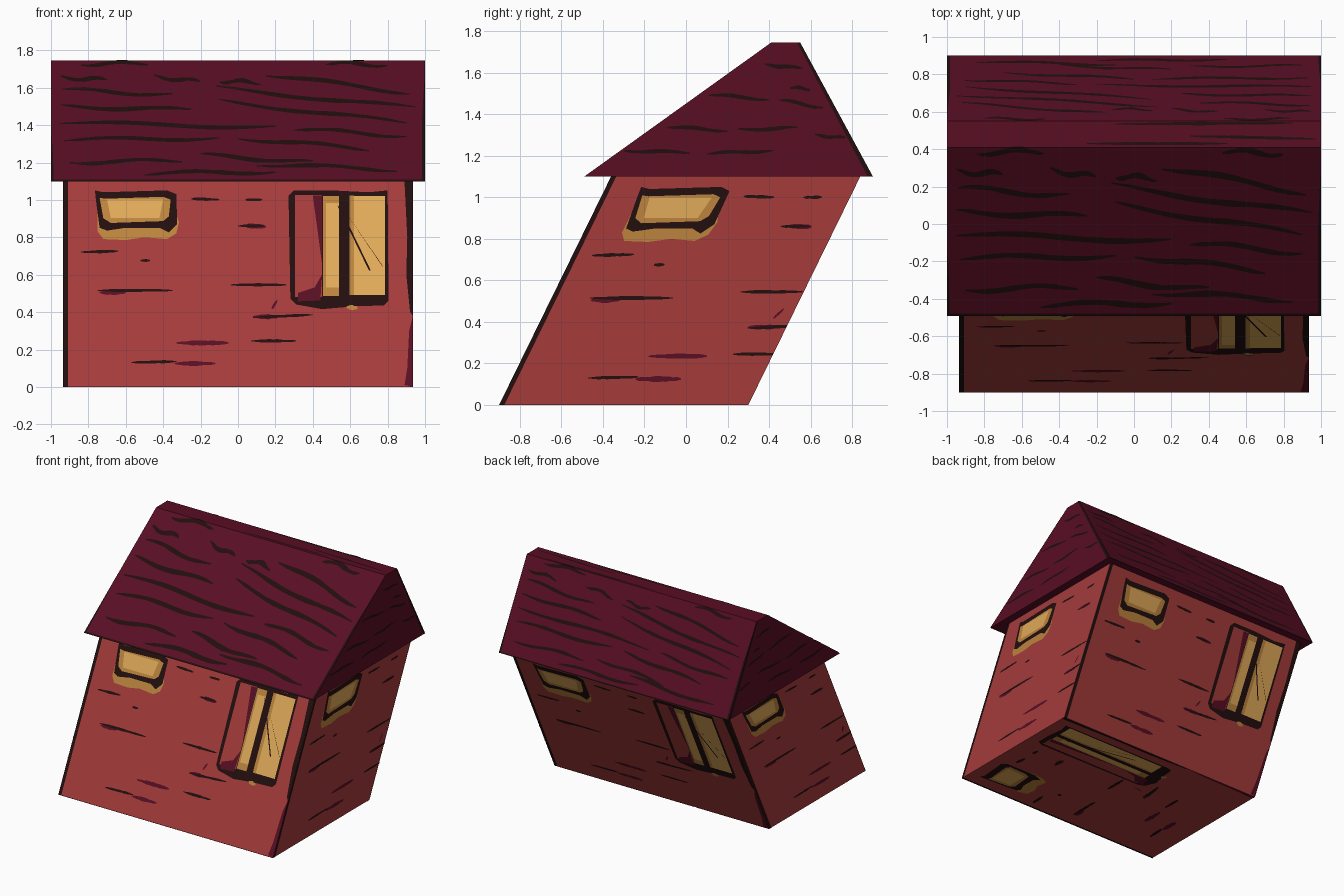
import bpy, bmesh, math, random
from mathutils import Vector

if "Cube" in bpy.data.objects:
    bpy.data.objects.remove(bpy.data.objects["Cube"])

random.seed(4)


def lin(c):
    c /= 255
    return c / 12.92 if c <= 0.04045 else ((c + 0.055) / 1.055) ** 2.4


COLOURS = {"brick_red": (165, 59, 59), "maroon": (88, 14, 36), "ink": (34, 14, 14),
           "lamp_yellow": (224, 170, 88), "tan": (188, 132, 62)}
MATS = {}
for name, rgb in COLOURS.items():
    MATS[name] = bpy.data.materials.new(name)
    MATS[name].diffuse_color = (*[lin(c) for c in rgb], 1)
ORDER = list(MATS)


def finish(bm, name, mats):
    me = bpy.data.meshes.new(name)
    bm.to_mesh(me)
    bm.free()
    for m in mats:
        me.materials.append(MATS[m])
    ob = bpy.data.objects.new(name, me)
    bpy.context.collection.objects.link(ob)


def prism(name, profile, half, mat):
    """Extrude a y-z profile across x."""
    bm = bmesh.new()
    f = bm.faces.new([bm.verts.new((-half, y, z)) for y, z in profile])
    ext = bmesh.ops.extrude_face_region(bm, geom=[f])["geom"]
    for v in ext:
        if isinstance(v, bmesh.types.BMVert):
            v.co.x = half
    bmesh.ops.recalc_face_normals(bm, faces=bm.faces)
    finish(bm, name, [mat])


class Paint:
    """Thin painted patches on a plane: point = O + a*U + b*V."""

    def __init__(self, O, U, V, amax=9, flip=False):
        self.O, self.U, self.V = Vector(O), Vector(U), Vector(V)
        self.n = self.U.cross(self.V).normalized() * (-1 if flip else 1)
        self.amax, self.bm = amax, bmesh.new()

    def poly(self, pts, mat, layer=1):
        pts = [(min(a, self.amax), b) for a, b in pts]
        if max(p[0] for p in pts) - min(p[0] for p in pts) < 1e-4:
            return
        f = self.bm.faces.new([self.bm.verts.new(
            self.O + self.U * a + self.V * b + self.n * 0.0015 * layer) for a, b in pts])
        f.normal_update()
        if f.normal.dot(self.n) < 0:
            f.normal_flip()
        f.material_index = ORDER.index(mat)

    def rect(self, a0, a1, b0, b1, mat, layer=1):
        self.poly([(a0, b0), (a1, b0), (a1, b1), (a0, b1)], mat, layer)

    def stroke(self, a0, b0, a1, b1, w, mat="ink", layer=1, wave=0.0):
        """Tapered wavy brush stroke."""
        n, ph = 10, random.uniform(0, 6)
        rows = []
        for i in range(n + 1):
            t = i / n
            b = b0 + (b1 - b0) * t + wave * math.sin(ph + 7 * t)
            h = w / 2 * (0.25 + 0.75 * math.sin(math.pi * t) ** 0.5) * random.uniform(0.8, 1.2)
            rows.append((a0 + (a1 - a0) * t, b, h))
        for (p, q, h), (r, s, k) in zip(rows, rows[1:]):
            self.poly([(p, q - h), (r, s - k), (r, s + k), (p, q + h)], mat, layer)

    def done(self, name):
        finish(self.bm, name, ORDER)


# Leaning wall block and roof block
S, T = 0.49, 1.1
prism("walls", [(-0.9, 0), (0.3, 0), (0.3 + S * T, T), (-0.9 + S * T, T)], 0.935, "brick_red")
prism("roof", [(-0.49, T), (0.9, T), (0.55, 1.745), (0.41, 1.745)], 1.0, "maroon")

DASHES = [(-0.84, .72, -0.64, .725), (-0.75, .515, -0.35, .515), (-0.57, .13, -0.33, .135),
          (-0.25, 1.005, -0.1, 1.0), (-0.04, .545, .26, .545), (.08, .37, .4, .385),
          (.07, .245, .31, .245), (.04, 1.0, .13, 1.0), (-0.52, .675, -0.47, .675), (.0, .86, .14, .86)]
RED_DASHES = [(-0.34, .125, -0.12, .125), (-0.33, .235, -0.05, .235), (.03, .862, .15, .857),
              (-0.74, .505, -0.6, .505), (.08, .375, .22, .375), (.18, .42, .21, .46)]


def wall_paint(name, O, U, V, amax=9):
    p = Paint(O, U, V, amax)
    # dark corner strips
    p.rect(-0.935, -0.91, 0, T, "ink")
    if amax > 1:
        p.poly([(.935, .38), (.935, T), (.89, T), (.905, .8), (.9, .6), (.92, .4)], "ink")
        p.poly([(.935, 0), (.935, .38), (.915, .3), (.905, .1), (.89, .01)], "maroon")
    for d in DASHES:
        p.stroke(*d, 0.016, "ink", 2)
    for d in RED_DASHES:
        p.stroke(*d, 0.024, "maroon", 1)
    # small window with glow under the sill
    p.poly([(-0.75, .83), (-0.72, .79), (-0.6, .785), (-0.5, .8), (-0.38, .79), (-0.33, .82),
            (-0.315, .88), (-0.34, .95), (-0.75, .95)], "tan", 1)
    p.poly([(-0.74, .85), (-0.7, .835), (-0.6, .85), (-0.42, .85), (-0.37, .825), (-0.325, .87),
            (-0.33, 1.03), (-0.38, 1.05), (-0.72, 1.04), (-0.765, 1.05), (-0.76, 1.0)], "ink", 2)
    p.poly([(-0.72, .9), (-0.68, .875), (-0.4, .885), (-0.37, .91), (-0.36, 1.0), (-0.4, 1.015),
            (-0.71, 1.005), (-0.74, 1.01)], "tan", 3)
    p.poly([(-0.68, .9), (-0.42, .9), (-0.4, 1.0), (-0.7, 1.0)], "lamp_yellow", 4)
    # tall window with open shutter
    if amax > 1:
        p.poly([(.28, .47), (.31, .44), (.45, .415), (.62, .43), (.78, .435), (.805, .46),
                (.80, 1.05), (.7, 1.04), (.5, 1.05), (.3, 1.05), (.27, 1.02)], "ink", 2)
        p.rect(.305, .45, .48, 1.025, "brick_red", 3)
        p.poly([(.32, .455), (.44, .46), (.45, .6), (.41, .53), (.32, .5)], "maroon", 4)
        p.poly([(.4, 1.02), (.45, 1.02), (.45, .65), (.43, .8)], "maroon", 4)
        p.rect(.455, .54, .485, 1.02, "tan", 3)
        p.rect(.47, .54, .53, .98, "lamp_yellow", 4)
        p.rect(.595, .785, .49, 1.02, "lamp_yellow", 3)
        p.rect(.595, .62, .49, 1.02, "tan", 4)
        p.stroke(.58, .425, .64, .42, .025, "tan", 3)
        # crossing glazing marks
        p.poly([(.53, .97), (.55, .95), (.71, .62), (.70, .62)], "ink", 5)
        p.poly([(.59, .91), (.61, .88), (.78, .63), (.77, .65)], "ink", 5)
    p.done(name)


lean = (0, S, 1)
wall_paint("front_wall_paint", (0, -0.9, 0), (1, 0, 0), lean)
wall_paint("back_wall_paint", (0, 0.3, 0), (-1, 0, 0), (0, S, 1))
wall_paint("right_wall_paint", (0.935, 0.035, 0), (0, 1, 0), lean, 0.265)
wall_paint("left_wall_paint", (-0.935, -0.635, 0), (0, -1, 0), lean, 0.265)
wall_paint("base_paint", (-0.935, -0.3, 0), (0, 0.642, 0), (1.7, 0, 0))

# Brushed shingle lines on both slopes
SHINGLES = [(-0.84, 1.725, -0.48, 1.73), (.47, 1.73, .8, 1.72), (-0.95, 1.655, -0.7, 1.64),
            (-0.45, 1.66, -0.2, 1.63), (-0.1, 1.635, .12, 1.625), (.15, 1.67, .92, 1.57),
            (-0.94, 1.59, -0.35, 1.56), (-0.12, 1.6, .95, 1.49), (-0.95, 1.5, -0.25, 1.48),
            (-0.1, 1.53, .9, 1.41), (-0.95, 1.41, .2, 1.39), (.3, 1.38, .9, 1.34),
            (-0.93, 1.32, -0.1, 1.33), (.0, 1.33, .7, 1.27), (-0.9, 1.2, -0.3, 1.21),
            (-0.2, 1.24, .4, 1.2), (.1, 1.19, .85, 1.16), (-0.5, 1.14, .2, 1.15)]
for name, y0, slope, sx in (("front", -0.49, 0.9 / 0.645, 1), ("back", 0.9, -0.35 / 0.645, -1)):
    p = Paint((0, y0 - T * slope, 0), (sx, 0, 0), (0, slope, 1))
    for s in SHINGLES:
        p.stroke(*s, 0.022, wave=0.009)
    p.rect(-1, 1, T, T + 0.008, "ink")
    p.poly([(.985, T), (1, T), (1, 1.7), (.985, 1.45)], "ink")
    p.poly([(-.985, T), (-1, T), (-1, 1.4), (-.99, 1.25)], "ink")
    p.done(name + "_shingle_lines")

# Ridge strokes
p = Paint((0, 0, 1.745), (1, 0, 0), (0, 1, 0))
for s in [(-0.25, .43, .5, .43), (.3, .47, .97, .455), (-0.1, .535, .85, .54)]:
    p.stroke(*s, 0.016)
p.done("ridge_lines")

# Gable strokes and dark rear edge
for name, x in (("right", 1), ("left", -1)):
    p = Paint((x, 0, 0), (0, 1, 0), (0, 0, 1), flip=x < 0)
    for s in [(.38, 1.64, .56, 1.62), (.11, 1.495, .4, 1.47), (.45, 1.47, .66, 1.43),
              (-0.09, 1.34, .2, 1.32), (.25, 1.325, .54, 1.335), (.62, 1.3, .77, 1.285),
              (-0.3, 1.225, .02, 1.215), (.1, 1.21, .42, 1.225), (.5, 1.53, .6, 1.52)]:
        p.stroke(*s, 0.018, wave=0.004)
    p.poly([(.55, 1.745), (.9, T), (.875, T), (.535, 1.745)], "ink")
    p.done(name + "_gable_lines")

for m in bpy.data.materials:
    if m.users and not m.is_grease_pencil:
        m.use_nodes = True
        m.node_tree.nodes["Principled BSDF"].inputs["Base Color"].default_value = m.diffuse_color
